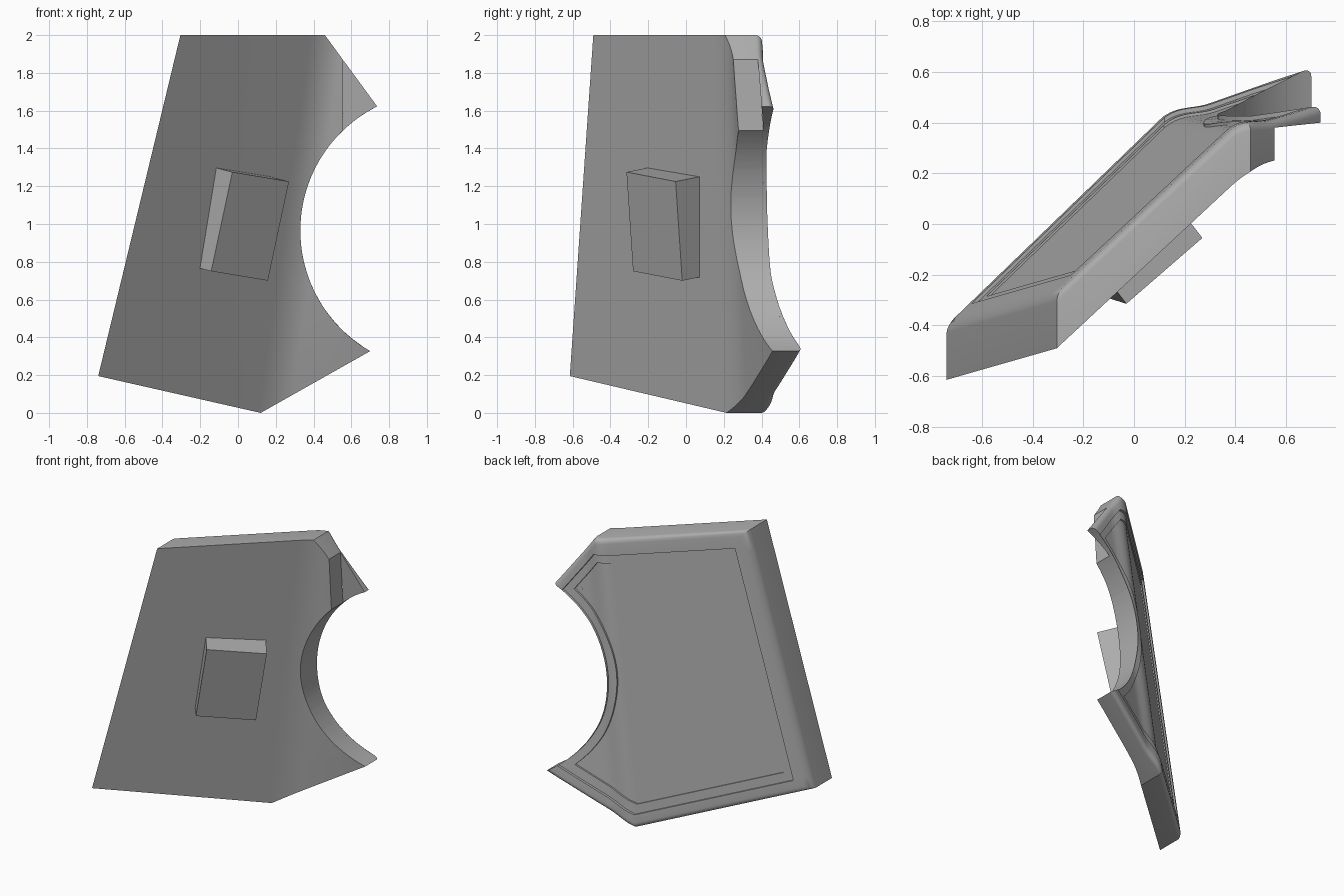
import bpy, bmesh, math
from mathutils import Vector

if "Cube" in bpy.data.objects:
    bpy.data.objects.remove(bpy.data.objects["Cube"])

grey = bpy.data.materials.new("plain_grey")
grey.use_nodes = True
colour = (0.42, 0.42, 0.42, 1)
grey.diffuse_color = colour
grey.node_tree.nodes["Principled BSDF"].inputs["Base Color"].default_value = colour

# Plate outline in x, z: straight corners from lower tip round to upper tip
corners = [Vector(p) for p in [(0.705, 0.33), (0.12, 0), (-0.74, 0.195),
                               (-0.305, 2), (0.46, 2), (0.735, 1.625)]]
centre, radius = Vector((1.065, 0.965)), 0.735
ARC = 40


def cross(a, b):
    return a.x * b.y - a.y * b.x


def hit_circle(p, d, r):
    """First point on the round cut-out along a ray."""
    q = p - centre
    b = q.dot(d)
    return p + d * (-b - math.sqrt(max(b * b - q.dot(q) + r * r, 0)))


def outline(insets, arc_inset):
    """Outline with each straight edge and the arc moved inward."""
    lines = []
    for a, b, inset in zip(corners, corners[1:], insets):
        d = (b - a).normalized()
        lines.append((a + Vector((d.y, -d.x)) * inset, d))
    pts = []
    for (p, d), (q, e) in zip(lines, lines[1:]):
        pts.append(p + d * (cross(q - p, e) / cross(d, e)))
    r = radius + arc_inset
    low = hit_circle(pts[0], -lines[0][1], r)
    high = hit_circle(pts[-1], lines[-1][1], r)
    start = math.atan2(high.y - centre.y, high.x - centre.x) % math.tau
    end = math.atan2(low.y - centre.y, low.x - centre.x) % math.tau
    for i in range(ARC + 1):
        t = start + (end - start) * i / ARC
        pts.append(centre + Vector((math.cos(t), math.sin(t))) * r)
    return pts


def bend_x(z):
    return 0.19 + 0.14 * z


def front_y(x, z):
    """Flat main wall that bends softly into a shallower flap."""
    width, steep, shallow = 0.09, 0.93, 0.45 - 0.15 * z
    u = x - bend_x(z)
    g = 0 if u < -width else u if u > width else (u + width) ** 2 / (4 * width)
    return 0.28 - 0.025 * z + steep * u + (shallow - steep) * g


def thickness(x, z):
    t = min(max((x - bend_x(z) + 0.09) / 0.18, 0), 1)
    return 0.22 - 0.058 * t * t * (3 - 2 * t)


# Rings from the front face over the rounded rim to the sunken back panel
rings = [(outline([0] * 5, 0), 0)]
bevel = 0.035
for k in range(6):
    t = math.pi / 2 * k / 5
    rings.append((outline([bevel * (1 - math.cos(t))] * 5, 0),
                  1 - bevel * (1 - math.sin(t))))
rim = [0.08, 0.09, 0.08, 0.115, 0.07]
panel = [0.14, 0.155, 0.125, 0.175, 0.12]
rings += [(outline(rim, 0), 1), (outline(rim, 0), 0.982),
          (outline(panel, 0.055), 0.982), (outline(panel, 0.055), 0.97)]

bm = bmesh.new()
loops = [[bm.verts.new((p.x, level, p.y)) for p in pts] for pts, level in rings]
for a, b in zip(loops, loops[1:]):
    for i in range(len(a)):
        j = (i + 1) % len(a)
        bm.faces.new((a[i], a[j], b[j], b[i]))
bm.faces.new(loops[0])
bm.faces.new(loops[-1])


def cut(point, normal):
    geom = bm.verts[:] + bm.edges[:] + bm.faces[:]
    bmesh.ops.bisect_plane(bm, geom=geom, dist=1e-5, plane_co=point, plane_no=normal)


# Cuts along the bend and across the height let the plate curve
for i in range(-5, 6):
    cut((bend_x(0) + i * 0.018, 0, 0), (1, 0, -0.14))
for i in range(1, 14):
    cut((0, 0, i / 7), (0, 0, 1))
for v in bm.verts:
    x, level, z = v.co
    v.co.y = front_y(x, z) + (thickness(x, z) + level - 1 if level > 0 else 0)
bmesh.ops.triangulate(bm, faces=[f for f in bm.faces if len(f.verts) > 4])
bmesh.ops.recalc_face_normals(bm, faces=bm.faces[:])


def make_object(name, mesh_bm):
    mesh = bpy.data.meshes.new(name)
    mesh_bm.to_mesh(mesh)
    mesh_bm.free()
    mesh.materials.append(grey)
    obj = bpy.data.objects.new(name, mesh)
    bpy.context.collection.objects.link(obj)
    return obj


def make_box(name, origin, u, v, w):
    """Slanted box from one corner and three edge vectors."""
    box = bmesh.new()
    bmesh.ops.create_cube(box, size=1)
    u, v, w = Vector(u), Vector(v), Vector(w)
    for vert in box.verts:
        c = vert.co + Vector((0.5, 0.5, 0.5))
        vert.co = Vector(origin) + u * c.x + v * c.y + w * c.z
    bmesh.ops.recalc_face_normals(box, faces=box.faces[:])
    return make_object(name, box)


plate = make_object("curved_plate", bm)

# Notch that thins the front of the upper tip
cutter = make_box("tip_notch_cutter", (0.555, -0.4, 1.3), (0.5, 0, 0),
                  (0, 0.826, 0), (0, -0.064, 0.8))
cutter.hide_render = True
notch = plate.modifiers.new("tip_notch", "BOOLEAN")
notch.operation = "DIFFERENCE"
notch.solver = "EXACT"
notch.object = cutter
bpy.ops.object.select_all(action="DESELECT")
bpy.context.view_layer.objects.active = plate
plate.select_set(True)
bpy.ops.object.modifier_apply(modifier="tip_notch")
bpy.data.objects.remove(cutter)
bpy.ops.object.shade_smooth_by_angle(angle=math.radians(30))

# Raised block on the front wall
make_box("front_block", (-0.03, -0.315, 1.275), (0.3, 0.26, -0.05),
         (-0.112, 0.035, -0.525), (-0.1, 0.13, 0.026))
